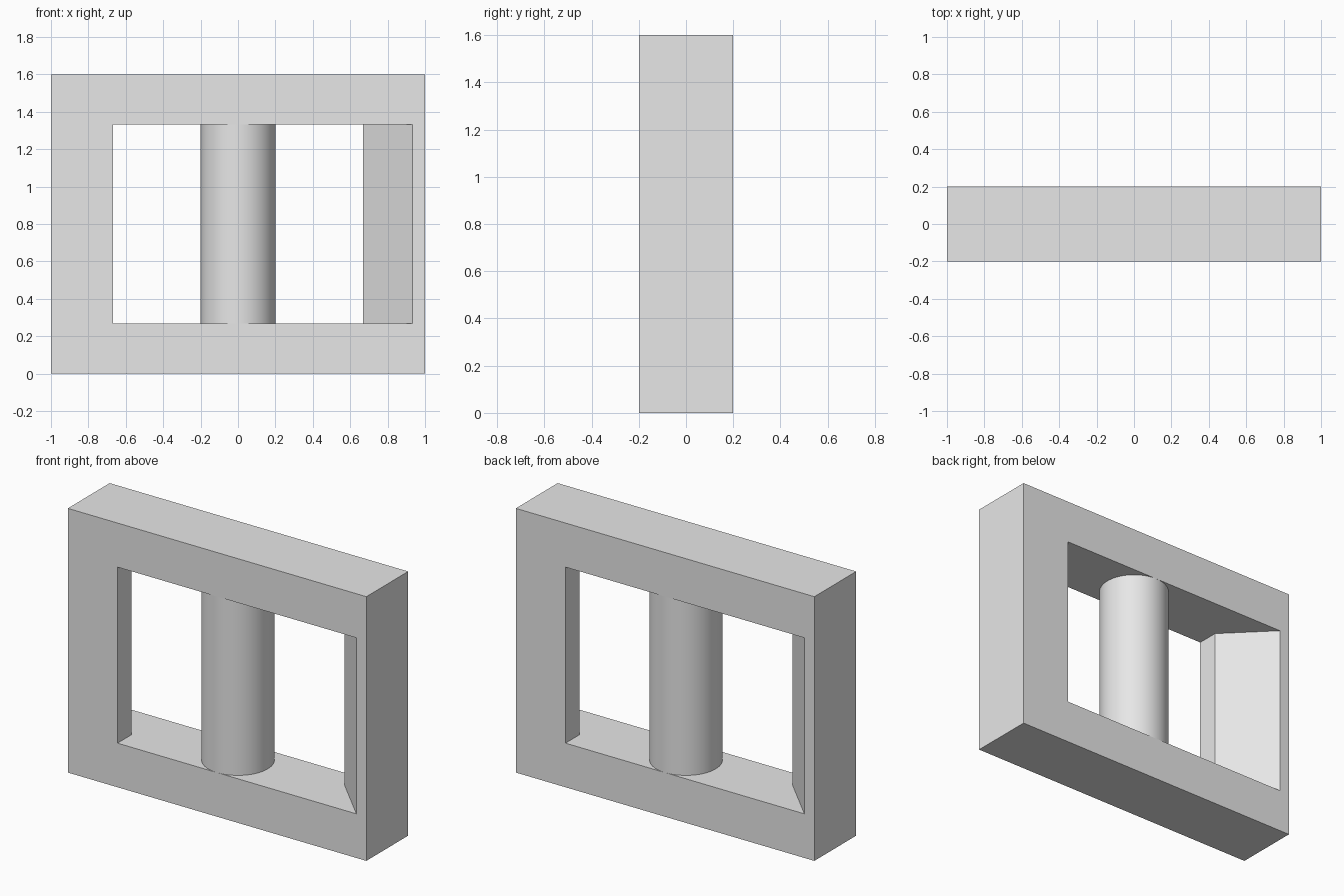
import bpy
import bmesh
import math

WIDTH, DEPTH, HEIGHT = 2.0, 0.4, 1.6
RAIL = 0.267          # height of the top and bottom rails
WIDE, NARROW = 0.933, 0.667
BEND = 0.067          # depth at which the slanted jamb turns straight
EXTRA = 0.1           # cutter overshoot through the front and back

old = bpy.data.objects.get("Cube")
if old:
    bpy.data.objects.remove(old, do_unlink=True)

grey = bpy.data.materials.new("plain grey")
grey.use_nodes = True
colour = (0.8, 0.8, 0.8, 1)
grey.diffuse_color = colour
grey.node_tree.nodes["Principled BSDF"].inputs["Base Color"].default_value = colour


def prism(name, outline, z0, z1):
    """Extrude a plan outline upwards from z0 to z1."""
    bm = bmesh.new()
    base = bm.faces.new([bm.verts.new((x, y, z0)) for x, y in outline])
    top = bmesh.ops.extrude_face_region(bm, geom=[base])["geom"]
    verts = [v for v in top if isinstance(v, bmesh.types.BMVert)]
    bmesh.ops.translate(bm, verts=verts, vec=(0, 0, z1 - z0))
    bmesh.ops.recalc_face_normals(bm, faces=bm.faces)
    mesh = bpy.data.meshes.new(name)
    bm.to_mesh(mesh)
    bm.free()
    mesh.materials.append(grey)
    obj = bpy.data.objects.new(name, mesh)
    bpy.context.collection.objects.link(obj)
    return obj


# Solid block for the frame
hx, hy = WIDTH / 2, DEPTH / 2
frame = prism("frame", [(-hx, -hy), (hx, -hy), (hx, hy), (-hx, hy)], 0, HEIGHT)

# Opening: each jamb is half straight, half splayed, turned round for the other side
jamb = [(WIDE + EXTRA, -hy - EXTRA), (NARROW, BEND), (NARROW, hy + EXTRA)]
opening = jamb + [(-x, -y) for x, y in jamb]
cutter = prism("opening_cutter", opening, RAIL, HEIGHT - RAIL)

cut = frame.modifiers.new("opening", "BOOLEAN")
cut.operation = "DIFFERENCE"
cut.solver = "EXACT"
cut.object = cutter
bpy.context.view_layer.objects.active = frame
frame.select_set(True)
bpy.ops.object.modifier_apply(modifier=cut.name)
bpy.data.objects.remove(cutter, do_unlink=True)

# Round column between the rails, as thick as the frame is deep
bpy.ops.mesh.primitive_cylinder_add(
    vertices=64, radius=hy, depth=HEIGHT - 2 * RAIL,
    end_fill_type="NOTHING", location=(0, 0, HEIGHT / 2))
column = bpy.context.object
column.name = "column"
column.data.materials.append(grey)
bpy.ops.object.shade_smooth_by_angle(angle=math.radians(30))
